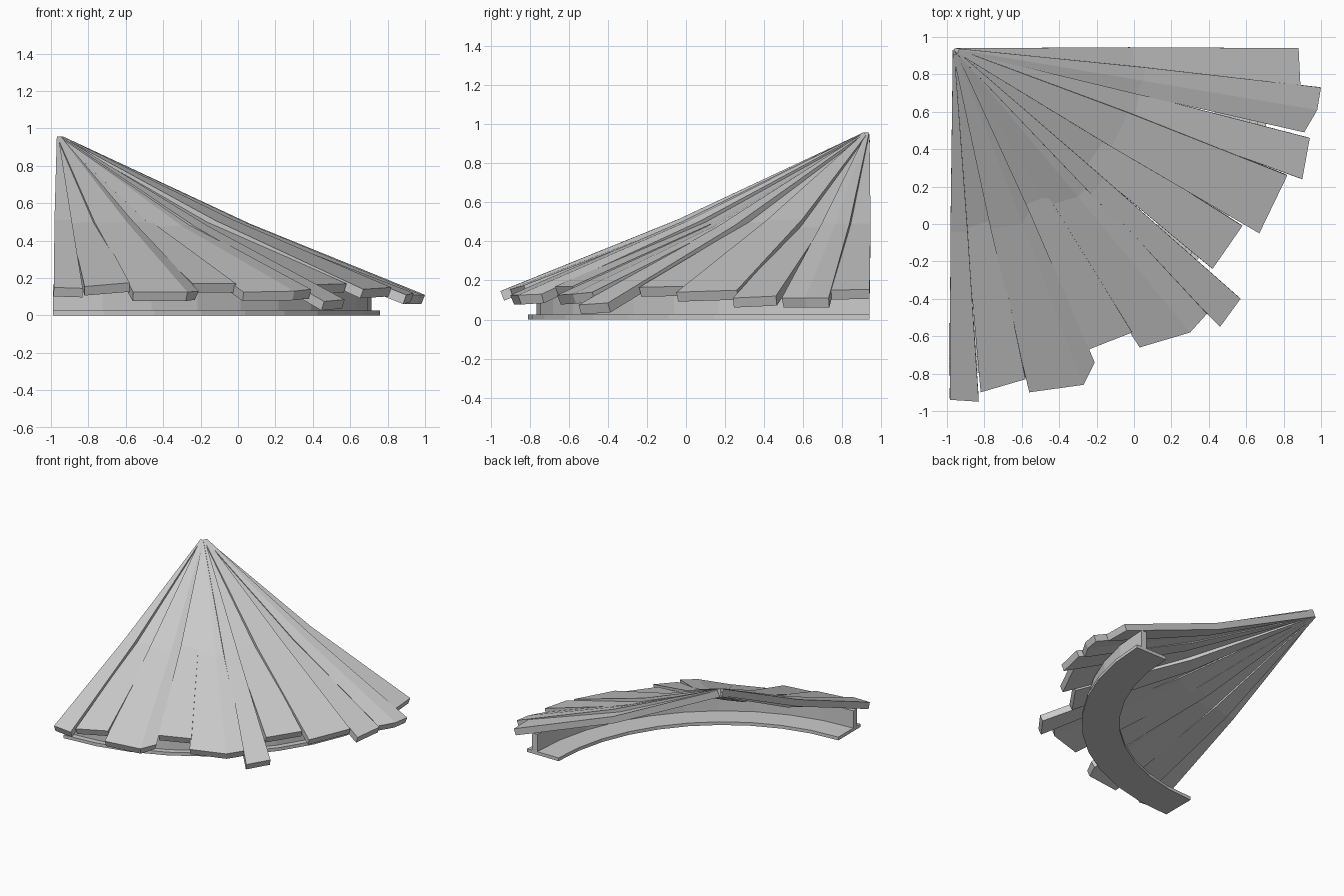
import bpy
import bmesh
from math import cos, sin, pi
from mathutils import Vector

default_cube = bpy.data.objects.get("Cube")
if default_cube:
    bpy.data.objects.remove(default_cube, do_unlink=True)

grey = bpy.data.materials.new("weathered_grey")
grey.use_nodes = True
colour = (0.6, 0.6, 0.6, 1)
grey.diffuse_color = colour
grey.node_tree.nodes["Principled BSDF"].inputs["Base Color"].default_value = colour

APEX = Vector((-0.965, 0.935, 0.965))
BACK, SIDE = 0.945, -0.99        # flat cut sides of the quarter roof


def make_object(name, bm):
    mesh = bpy.data.meshes.new(name)
    bm.to_mesh(mesh)
    bm.free()
    mesh.materials.append(grey)
    obj = bpy.data.objects.new(name, mesh)
    bpy.context.collection.objects.link(obj)
    return obj


def plank_row(ends, t, spread, drop):
    """Cross row of a plank at fraction t of the way from apex to eave."""
    points = [APEX.lerp(Vector(end), t) for end in ends]
    middle = (points[0] + points[-1]) / 2
    row = []
    for point in points:
        p = middle + (point - middle) * spread
        row.append(Vector((max(p.x, SIDE), min(p.y, BACK), p.z + drop)))
    return row


def make_plank(name, ends, lift):
    """Tapered, slightly sagging board running down from the apex."""
    bm = bmesh.new()
    rows = [plank_row(ends, 0.015, 4, lift / 3),
            plank_row(ends, 0.52, 1.14, lift - 0.04),
            plank_row(ends, 1, 1, 0)]
    grid = [[bm.verts.new(p) for p in row] for row in rows]
    for inner, outer in zip(grid, grid[1:]):
        for i in range(len(inner) - 1):
            bm.faces.new((inner[i + 1], outer[i + 1], outer[i], inner[i]))
    plank = make_object(name, bm)
    solid = plank.modifiers.new("thickness", "SOLIDIFY")
    solid.thickness = 0.052
    solid.offset = -1
    return plank


def make_arc(name, inner, outer, bottom, top, steps=10):
    """Quarter ring with a rectangular section."""
    bm = bmesh.new()
    section = [(inner, bottom), (outer, bottom), (outer, top), (inner, top)]
    rings = []
    for s in range(steps + 1):
        a = -pi / 2 * s / steps
        rings.append([bm.verts.new((SIDE + r * cos(a), 0.94 + r * sin(a), z))
                      for r, z in section])
    for ring, following in zip(rings, rings[1:]):
        for i in range(len(section)):
            j = (i + 1) % len(section)
            bm.faces.new((ring[i], ring[j], following[j], following[i]))
    bm.faces.new(rings[0])
    bm.faces.new(rings[-1])
    bmesh.ops.recalc_face_normals(bm, faces=bm.faces)
    return make_object(name, bm)


# Curved base plate and the low wall standing on it
make_arc("base_plate", 1.47, 1.75, 0, 0.026)
make_arc("eave_wall", 1.66, 1.705, 0.026, 0.165)

# Eave corners of each board, from the back edge round to the side edge
OVER, UNDER = 0.012, -0.012
planks = [
    (UNDER, [(0.88, 0.94, 0.155), (0.89, 0.74, 0.15)]),
    (OVER, [(1, 0.73, 0.11), (0.98, 0.61, 0.11), (0.91, 0.49, 0.11)]),
    (UNDER, [(0.94, 0.46, 0.12), (0.9, 0.24, 0.11)]),
    (OVER, [(0.82, 0.26, 0.15), (0.67, -0.05, 0.14)]),
    (UNDER, [(0.58, -0.01, 0.17), (0.42, -0.24, 0.165)]),
    (OVER, [(0.57, -0.4, 0.085), (0.46, -0.55, 0.075)]),
    (UNDER, [(0.39, -0.48, 0.14), (0.3, -0.58, 0.13), (0.03, -0.66, 0.125)]),
    (UNDER, [(-0.01, -0.58, 0.17), (-0.24, -0.67, 0.17)]),
    (OVER, [(-0.21, -0.74, 0.13), (-0.27, -0.86, 0.125), (-0.56, -0.9, 0.125)]),
    (UNDER, [(-0.58, -0.83, 0.175), (-0.82, -0.9, 0.155)]),
    (OVER, [(-0.83, -0.95, 0.145), (-0.985, -0.94, 0.15)]),
]
for number, (lift, ends) in enumerate(planks, 1):
    make_plank(f"roof_plank_{number}", ends, lift)
